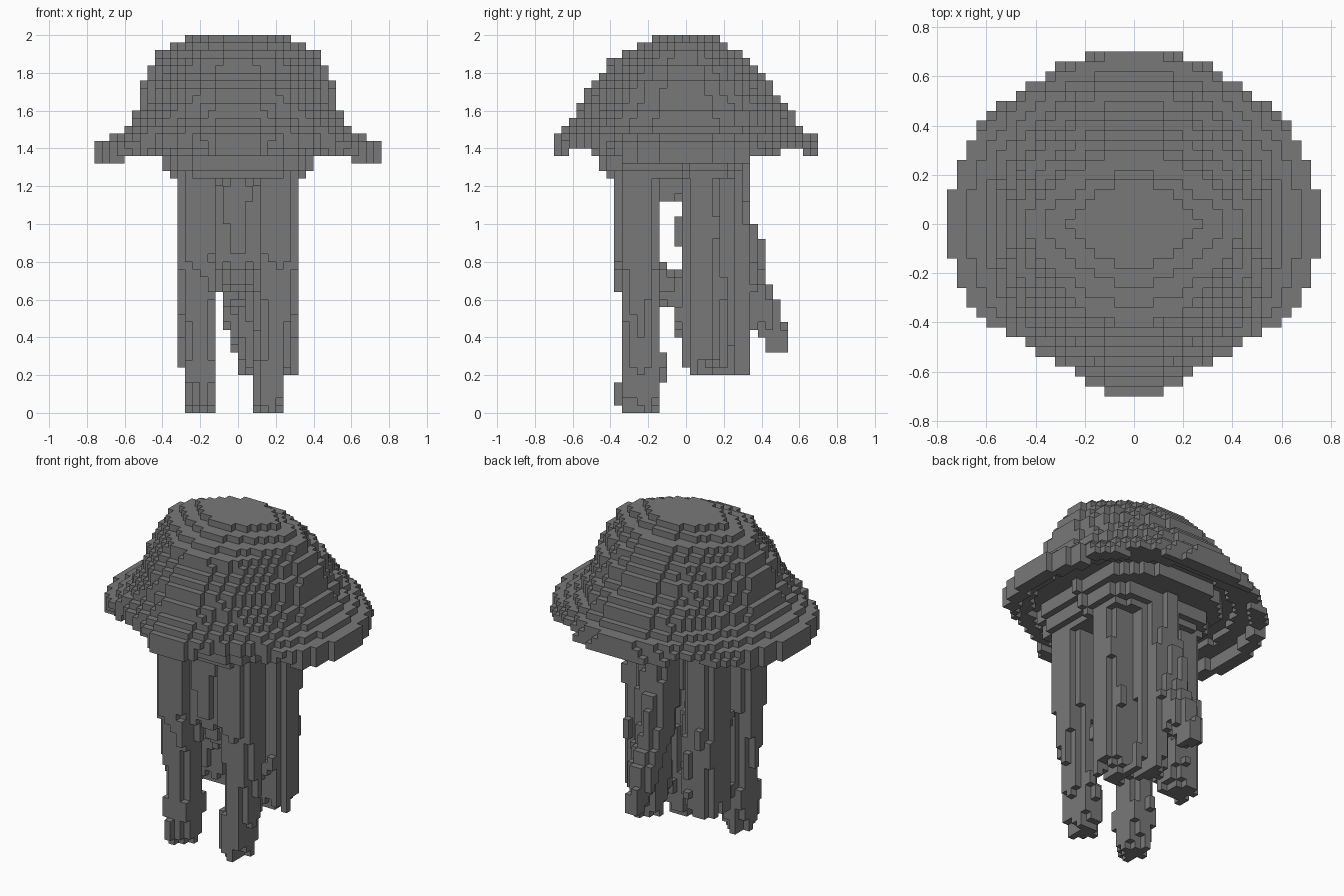
import bpy
import bmesh
import random
from mathutils import Vector

random.seed(4)
CELL = 0.04          # edge length of one block
BRIM = 33            # layer where the bell brim starts

cube = bpy.data.objects.get("Cube")
if cube:
    bpy.data.objects.remove(cube, do_unlink=True)

grey = bpy.data.materials.new("jelly grey")
grey.use_nodes = True
tone = (0.19, 0.19, 0.19, 1)
grey.diffuse_color = tone
grey.node_tree.nodes["Principled BSDF"].inputs["Base Color"].default_value = tone

AXES = [Vector((1, 0, 0)), Vector((0, 1, 0)), Vector((0, 0, 1))]


def block_object(name, cells):
    """Turn a set of grid cells into a mesh of their outer faces."""
    bm = bmesh.new()
    corners = {}

    def corner(point):
        key = tuple(round(c) for c in point)
        if key not in corners:
            x, y, z = key
            corners[key] = bm.verts.new((x * CELL, (y - 0.5) * CELL, z * CELL))
        return corners[key]

    for cell in sorted(cells):
        base = Vector(cell)
        for n in range(3):
            axis, u, v = AXES[n], AXES[(n + 1) % 3], AXES[(n + 2) % 3]
            for side in (0, 1):
                neighbour = base + axis * (2 * side - 1)
                if tuple(int(c) for c in neighbour) in cells:
                    continue
                start = base + axis * side
                loop = [start, start + u, start + u + v, start + v]
                if not side:
                    loop.reverse()
                bm.faces.new([corner(p) for p in loop])
    # merge flat neighbouring faces into large plates
    bmesh.ops.dissolve_limit(bm, angle_limit=0.02, verts=bm.verts[:], edges=bm.edges[:])
    mesh = bpy.data.meshes.new(name)
    bm.to_mesh(mesh)
    bm.free()
    mesh.materials.append(grey)
    obj = bpy.data.objects.new(name, mesh)
    bpy.context.collection.objects.link(obj)
    return obj


def reach(i, j, half, front, back, power):
    """Oval distance: 1 on the outline."""
    depth = front if j < 0 else back
    return (abs(i + 0.5) / half) ** power + (abs(j) / depth) ** power


# bell: one slice per layer, half width / front / back extents in cells
widths = [19, 19, 19, 17, 15, 14, 14, 13, 13, 13, 13, 12, 12, 11, 11, 9, 7]
fronts = [17.5] * 4 + [16.5, 15.5, 14.5, 14.5, 13.5, 13.5, 12.5, 11.5, 10.5, 10.5, 8.5, 6.5, 4.5]
backs = [17.5] * 4 + [15.5, 14.5, 14.5, 13.5, 12.5, 11.5, 11.5, 10.5, 9.5, 8.5, 7.5, 5.5, 4.5]
# roundness of each slice, almost a diamond at the crown
powers = [2, 2, 1.9, 1.85, 2.1, 2.1, 2, 2, 1.9, 1.85, 1.8, 1.8, 1.75, 1.7, 1.6, 1.5, 1.3]


def in_bell(i, j, n):
    """Oval slice whose front is cut to a blunt point."""
    if j < 0 and abs(i + 0.5) > 1.5 + 0.2 * n + (fronts[n] + j) * 1.7:
        return False
    return reach(i, j, widths[n], fronts[n], backs[n], powers[n]) <= 1


def underside(i, j):
    """Lowest filled layer: stepped boxy core, raised ring, drooping lip."""
    if reach(i, j, 8.5, 10.5, 6.5, 4) <= 1:
        return BRIM - 2
    if reach(i, j, 9.5, 11.5, 7.5, 4) <= 1:
        return BRIM - 1
    if reach(i, j, 10.5, 13, 11.5, 3) <= 1:
        return BRIM + 1
    if reach(i, j, 14.5, 14.5, 13.5, 2) <= 1:
        return BRIM + 3
    if reach(i, j, 17, 16, 15.5, 2) <= 1 or 12 < j < 16:
        return BRIM + 2
    return BRIM if abs(j) < 9 else BRIM + 1


bell = set()
for i in range(-20, 20):
    for j in range(-18, 19):
        for k in range(underside(i, j), 50):
            if in_bell(i, j, max(0, k - BRIM)):
                bell.add((i, j, k))
block_object("bell", bell)


def tentacle(name, path, bumps=10, ragged=2):
    """path: (x, y, z, half x, half y) from the top down."""
    cells = set()
    tip = path[-1][2] / CELL
    extra = {}
    for k in range(round(tip), BRIM + 1):
        z = (k + 0.5) * CELL
        for a, b in zip(path, path[1:]):
            if b[2] <= z <= a[2]:
                t = (a[2] - z) / (a[2] - b[2])
                x, y, _, hx, hy = [p + (q - p) * t for p, q in zip(a, b)]
        for i in range(-12, 12):
            for j in range(-14, 18):
                dx = abs((i + 0.5) * CELL - x) / hx
                dy = abs(j * CELL - y) / hy
                if dx ** 2.2 + dy ** 2.2 > 1.05:
                    continue
                # outer columns end at uneven heights
                stop = extra.setdefault((i, j), random.randint(0, ragged))
                if max(dx, dy) < 0.5 or k >= tip + stop:
                    cells.add((i, j, k))
    # small ledges growing from the sides
    for i, j, k in random.sample(sorted(cells), bumps):
        while (i, j, k) in cells:
            j += 1 if j * CELL > path[0][1] else -1
        if k < 24:
            cells.update((i, j, k + n) for n in range(random.randint(1, 4)))
    block_object(name, cells)


# two long front tentacles
for label, s, foot in (("left", 1, 0.17), ("right", -1, 0.20)):
    tentacle("front_tentacle_" + label, [
        (s * 0.21, -0.26, 1.34, 0.12, 0.13),
        (s * 0.21, -0.26, 0.88, 0.11, 0.13),
        (s * 0.21, -0.25, 0.72, 0.11, 0.09),
        (s * 0.20, -0.24, 0.30, 0.09, 0.08),
        (s * foot, -0.24, 0.24, 0.09, 0.11),
        (s * foot, -0.24, 0.00, 0.07, 0.09)], bumps=6)

# three shorter back tentacles
tentacle("back_tentacle_left", [
    (0.22, 0.08, 1.34, 0.10, 0.11),
    (0.21, 0.08, 0.60, 0.11, 0.11),
    (0.20, 0.09, 0.20, 0.11, 0.11)])
tentacle("back_tentacle_right", [
    (-0.22, 0.10, 1.34, 0.11, 0.12),
    (-0.22, 0.11, 0.60, 0.11, 0.12),
    (-0.22, 0.11, 0.24, 0.10, 0.10)])
tentacle("back_tentacle_centre", [
    (0.06, 0.20, 1.34, 0.09, 0.10),
    (0.06, 0.23, 0.70, 0.08, 0.12),
    (0.08, 0.24, 0.20, 0.06, 0.10)], bumps=5)

# centre tentacles: one drifts inward from the front, one trails behind
tentacle("front_centre_tentacle", [
    (0.00, -0.12, 1.34, 0.14, 0.20),
    (0.00, -0.16, 1.14, 0.12, 0.18),
    (-0.01, -0.25, 1.12, 0.08, 0.10),
    (0.00, -0.23, 0.84, 0.08, 0.09),
    (0.00, -0.14, 0.70, 0.08, 0.10),
    (-0.02, -0.04, 0.54, 0.07, 0.08)], bumps=2)
tentacle("trailing_tentacle", [
    (0.00, 0.24, 1.14, 0.08, 0.10),
    (0.00, 0.29, 0.76, 0.08, 0.10),
    (0.00, 0.42, 0.56, 0.07, 0.08),
    (0.00, 0.48, 0.32, 0.05, 0.06)], bumps=3)
